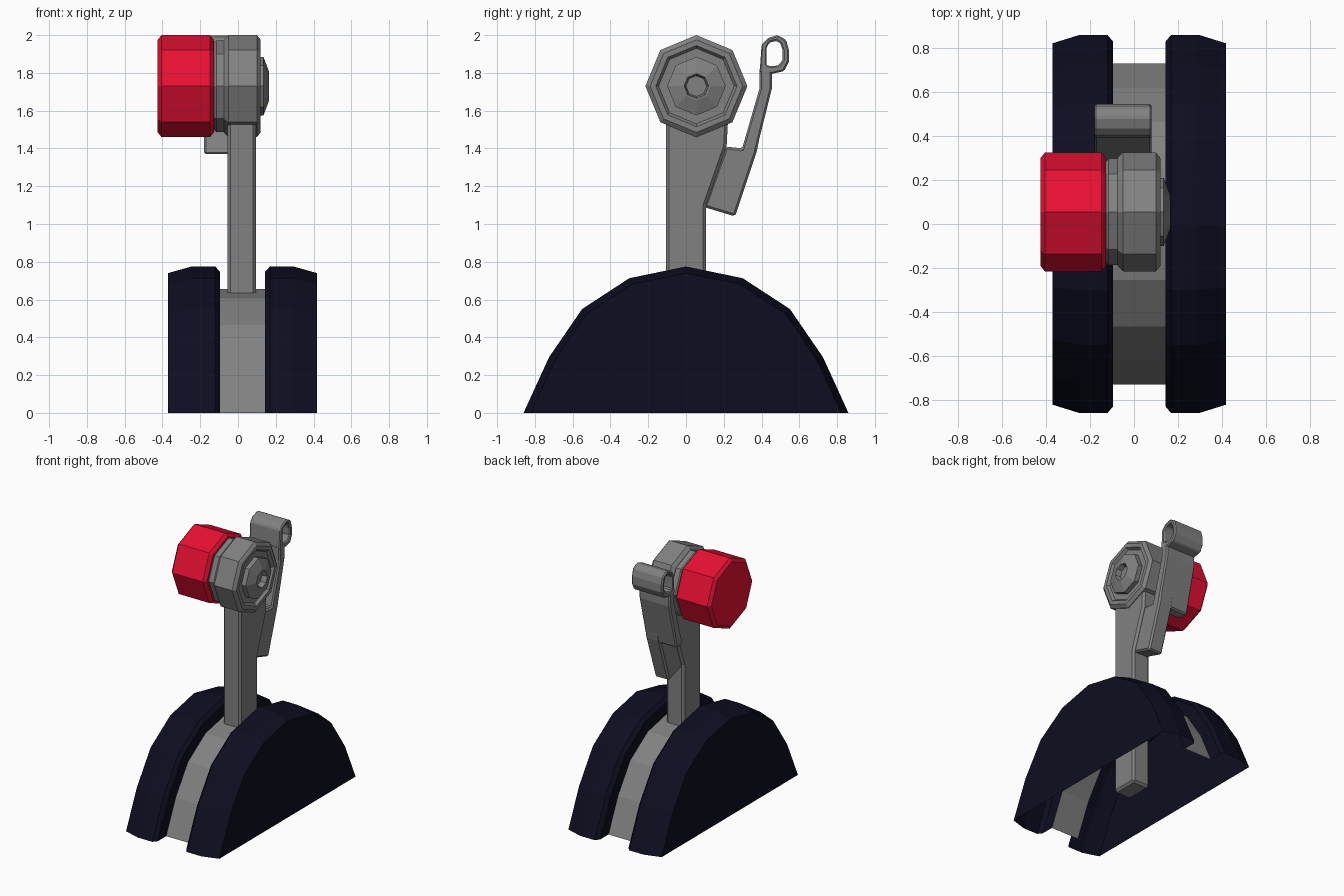
import bpy, bmesh, math

cube = bpy.data.objects.get("Cube")
if cube:
    bpy.data.objects.remove(cube, do_unlink=True)


def material(name, rgb):
    m = bpy.data.materials.new(name)
    m.use_nodes = True
    color = (*rgb, 1)
    m.diffuse_color = color
    bsdf = next(n for n in m.node_tree.nodes if n.type == 'BSDF_PRINCIPLED')
    bsdf.inputs["Base Color"].default_value = color
    return m


grey = material("grey metal", (0.22, 0.22, 0.22))
navy = material("dark navy", (0.004, 0.004, 0.015))
red = material("red", (0.8, 0.005, 0.033))


def finish(name, bm, mat, bevel=0):
    bmesh.ops.recalc_face_normals(bm, faces=bm.faces)
    mesh = bpy.data.meshes.new(name)
    bm.to_mesh(mesh)
    bm.free()
    mesh.materials.append(mat)
    obj = bpy.data.objects.new(name, mesh)
    bpy.context.collection.objects.link(obj)
    if bevel:
        mod = obj.modifiers.new("Bevel", 'BEVEL')
        mod.width = bevel
        mod.segments = 1
        mod.limit_method = 'ANGLE'
        mod.angle_limit = math.radians(40)
    return obj


def loft(bm, rings, closed):
    """Join equal-length rings of points with quads."""
    rows = [[bm.verts.new(p) for p in ring] for ring in rings]
    for a, b in zip(rows, rows[1:]):
        for i in range(len(a) if closed else len(a) - 1):
            j = (i + 1) % len(a)
            bm.faces.new((a[i], a[j], b[j], b[i]))
    return rows


def prism(name, outline, x0, x1, mat, bevel=0):
    """Extrude a side outline of (y, z) points across x."""
    bm = bmesh.new()
    rows = loft(bm, [[(x, y, z) for y, z in outline] for x in (x0, x1)], True)
    for row in rows:
        bm.faces.new(row)
    return finish(name, bm, mat, bevel)


def turned(name, profile, mat, cy=0.055, cz=1.73, sides=8):
    """Octagonal turning about the x axis from (x, radius) points."""
    bm = bmesh.new()
    angles = [math.tau * i / sides for i in range(sides)]
    rows = loft(bm, [[(x, cy + r * math.sin(a), cz + r * math.cos(a))
                      for a in angles] for x, r in profile], True)
    bm.faces.new(rows[0])
    bm.faces.new(rows[-1])
    return finish(name, bm, mat)


# Base: two open-bottomed half domes around a curved centre strip
half = [(0.86, 0), (0.725, 0.295), (0.55, 0.55), (0.30, 0.713)]
arch = [(-y, z) for y, z in half] + [(0, 0.775)] + half[::-1]
MID = 0.024


def arch_at(x, scale):
    return [(x, y * scale, z * scale) for y, z in arch]


for side, label in ((-1, "right"), (1, "left")):
    bm = bmesh.new()
    sections = [(0.394, 0.955), (0.27, 1), (0.145, 1), (0.12, 0.965), (0.12, 0.845)]
    rows = loft(bm, [arch_at(MID + side * d, s) for d, s in sections], False)
    bm.faces.new(rows[0])
    finish(label + "_housing", bm, navy)

bm = bmesh.new()
loft(bm, [arch_at(MID - 0.121, 0.848), arch_at(MID + 0.121, 0.848)], False)
finish("centre_strip", bm, grey)

# Lever stem, flaring towards the hub
prism("lever_stem", [(-0.107, 0.03), (0.107, 0.03), (0.107, 1.10), (0.215, 1.41),
                     (0.225, 1.60), (-0.107, 1.60)], -0.055, 0.095, grey, 0.016)

# Hub with a recessed face and a conical boss
turned("hub", [(-0.075, 0.245), (-0.05, 0.27), (0.10, 0.27), (0.12, 0.245),
               (0.12, 0.215), (0.10, 0.20), (0.10, 0.155), (0.135, 0.155),
               (0.165, 0.075), (0.165, 0.065), (0.125, 0.055)], grey)
turned("hub_neck", [(-0.14, 0.22), (-0.115, 0.242), (-0.07, 0.242)], grey)

# Red grip knob
turned("knob", [(-0.425, 0.245), (-0.405, 0.27), (-0.148, 0.27), (-0.128, 0.245)], red)

# Release trigger behind the stem: narrow foot, wide arm, finger loop
prism("trigger_foot", [(0.095, 1.09), (0.26, 1.04), (0.375, 1.385), (0.39, 1.46),
                       (0.32, 1.46), (0.30, 1.40), (0.21, 1.41)],
      -0.04, 0.08, grey, 0.012)
prism("trigger_arm", [(0.285, 1.37), (0.368, 1.37), (0.455, 1.72), (0.455, 1.83),
                      (0.39, 1.83), (0.39, 1.72), (0.30, 1.41)],
      -0.18, 0.08, grey, 0.01)

outer = [(0.39, 1.80), (0.40, 1.95), (0.435, 1.985), (0.485, 2.0),
         (0.53, 1.975), (0.545, 1.92), (0.545, 1.86), (0.52, 1.81), (0.455, 1.795)]
inner = [(0.425, 1.84), (0.425, 1.93), (0.44, 1.96), (0.48, 1.97),
         (0.50, 1.955), (0.512, 1.92), (0.512, 1.87), (0.49, 1.84), (0.455, 1.835)]
bm = bmesh.new()
path = [(-0.18, outer), (0.08, outer), (0.08, inner), (-0.18, inner), (-0.18, outer)]
loft(bm, [[(x, y, z) for y, z in pts] for x, pts in path], True)
bmesh.ops.remove_doubles(bm, verts=bm.verts, dist=0.0001)
finish("trigger_loop", bm, grey, 0.008)
